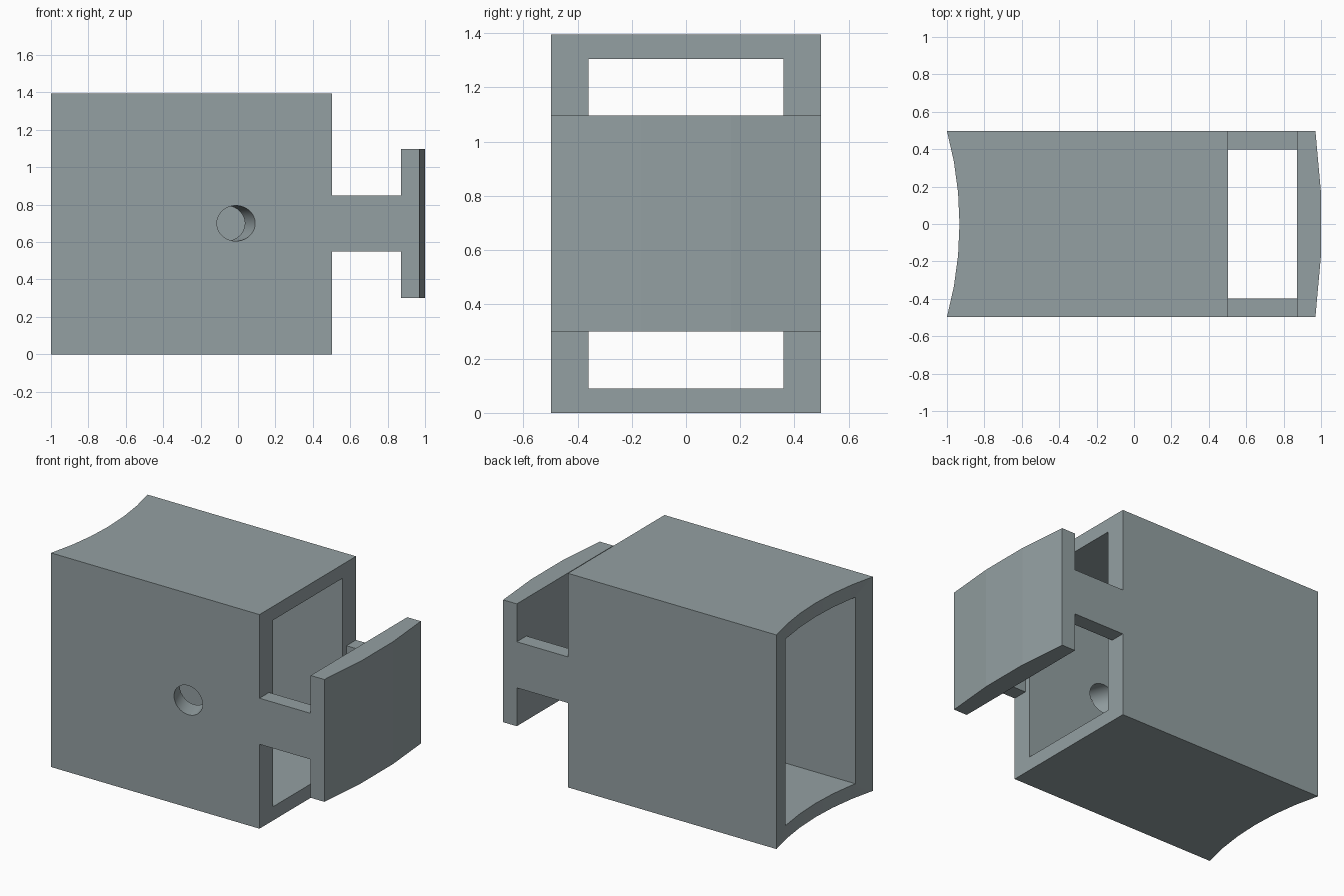
import bpy, bmesh, math
from mathutils import Matrix

if "Cube" in bpy.data.objects:
    bpy.data.objects.remove(bpy.data.objects["Cube"])

W = 0.497            # half depth of the whole model
SLANT = math.radians(22)

# Dull blue-grey for every part
grey = bpy.data.materials.new("blue_grey")
grey.diffuse_color = (0.295, 0.35, 0.362, 1)
grey.use_nodes = True
grey.node_tree.nodes["Principled BSDF"].inputs["Base Color"].default_value = grey.diffuse_color


def add_object(name, bm):
    bmesh.ops.recalc_face_normals(bm, faces=bm.faces)
    mesh = bpy.data.meshes.new(name)
    bm.to_mesh(mesh)
    bm.free()
    mesh.materials.append(grey)
    obj = bpy.data.objects.new(name, mesh)
    bpy.context.collection.objects.link(obj)
    return obj


def prism(name, outline, z0, z1):
    """Extrude a top-view outline from z0 to z1."""
    bm = bmesh.new()
    face = bm.faces.new([bm.verts.new((x, y, z0)) for x, y in outline])
    new = bmesh.ops.extrude_face_region(bm, geom=[face])["geom"]
    verts = [g for g in new if isinstance(g, bmesh.types.BMVert)]
    bmesh.ops.translate(bm, verts=verts, vec=(0, 0, z1 - z0))
    return add_object(name, bm)


def box(name, x0, x1, y0, y1, z0, z1):
    return prism(name, [(x0, y0), (x1, y0), (x1, y1), (x0, y1)], z0, z1)


def bulge(x_edge, sagitta, segments):
    """Arc across the depth, running from -y to +y and bowing toward +x."""
    r = (W * W + sagitta * sagitta) / (2 * sagitta)
    a = math.asin(W / r)
    angles = [-a + 2 * a * i / segments for i in range(segments + 1)]
    return [(x_edge + sagitta - r + r * math.cos(t), r * math.sin(t)) for t in angles]


def cut(target, cutter):
    mod = target.modifiers.new("cut", "BOOLEAN")
    mod.operation = "DIFFERENCE"
    mod.solver = "EXACT"
    mod.object = cutter
    bpy.context.view_layer.objects.active = target
    bpy.ops.object.modifier_apply(modifier=mod.name)
    bpy.data.objects.remove(cutter)


# Housing with a concave left end
outline = [(0.503, W), (0.503, -W)] + bulge(-1.0, 0.067, 6)
housing = prism("housing", outline, 0, 1.395)

# Rectangular tunnel running through the housing along x
cut(housing, box("tunnel_cutter", -1.2, 0.7, -0.36, 0.36, 0.09, 1.305))

# Slanted round hole through the front wall only
bm = bmesh.new()
bmesh.ops.create_cone(
    bm, cap_ends=True, segments=40, radius1=0.095, radius2=0.095, depth=0.5,
    matrix=Matrix.Translation((-0.0105, -W, 0.7))
    @ Matrix.Rotation(SLANT, 4, "Z") @ Matrix.Rotation(math.pi / 2, 4, "X"))
cut(housing, add_object("hole_cutter", bm))

bpy.ops.object.select_all(action="DESELECT")
housing.select_set(True)
bpy.context.view_layer.objects.active = housing
bpy.ops.object.shade_smooth_by_angle(angle=math.radians(30))

# Two arms carrying the end plate
for label, side in (("front_arm", -1), ("back_arm", 1)):
    y0, y1 = sorted((side * 0.398, side * W))
    box(label, 0.503, 0.872, y0, y1, 0.55, 0.85)

# End plate with a faceted convex outer face
prism("end_plate", [(0.872, W), (0.872, -W)] + bulge(0.97, 0.0335, 3), 0.3, 1.097)
